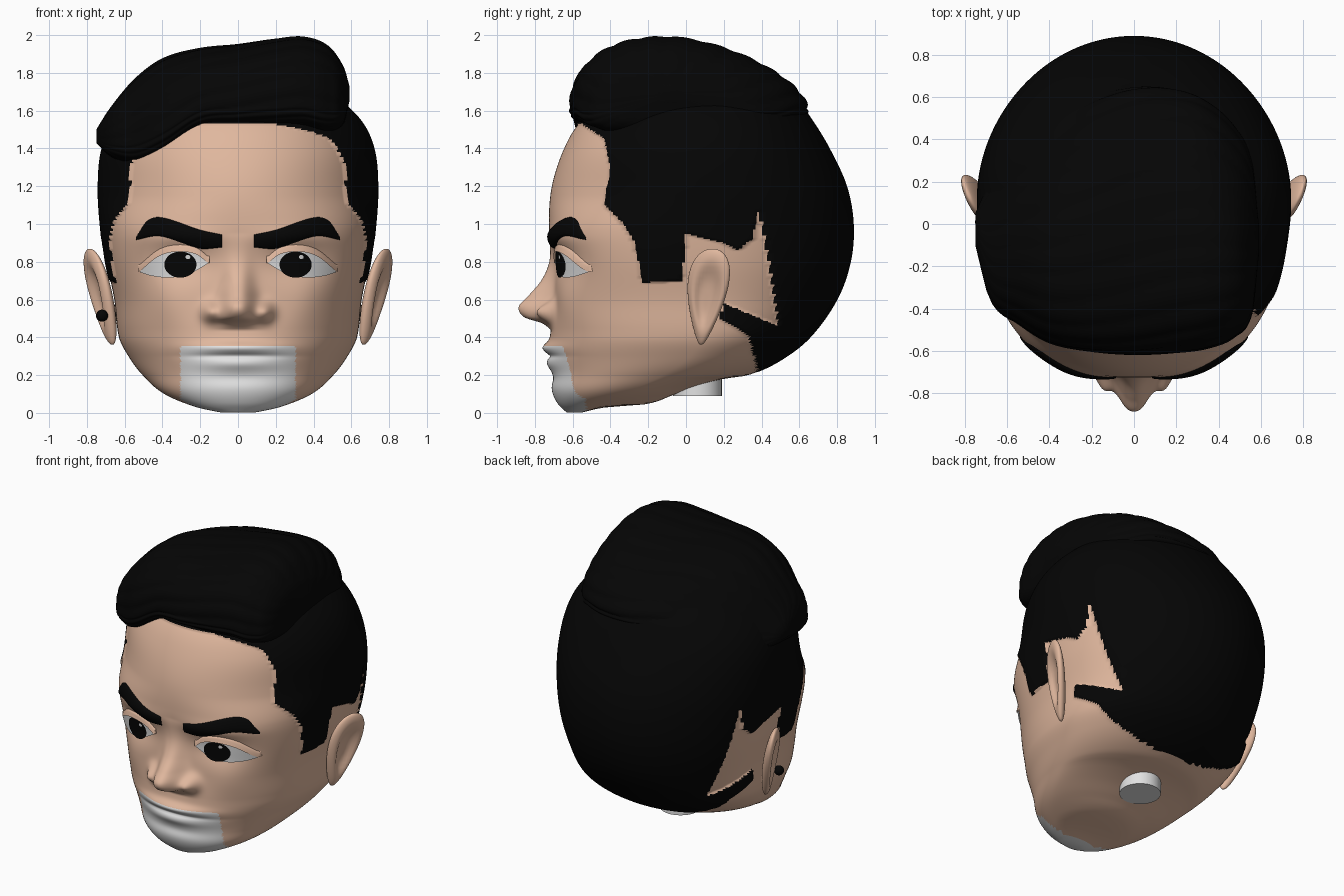
import bpy, bmesh, math
from math import sin, cos, pi, exp

if "Cube" in bpy.data.objects:
    bpy.data.objects.remove(bpy.data.objects["Cube"])


def material(name, rgb):
    m = bpy.data.materials.new(name)
    m.diffuse_color = (*rgb, 1)
    m.use_nodes = True
    m.node_tree.nodes["Principled BSDF"].inputs["Base Color"].default_value = m.diffuse_color
    return m


SKIN = material("skin", (0.745, 0.475, 0.34))
BLACK = material("black_hair", (0.0015, 0.0015, 0.0015))
WHITE = material("pale_grey", (0.76, 0.76, 0.76))


def curve(table, t):
    """Smooth interpolation through (t, value) pairs."""
    n = len(table)
    if t <= table[0][0]:
        return table[0][1]
    if t >= table[-1][0]:
        return table[-1][1]
    i = next(k for k in range(n - 1) if t <= table[k + 1][0])

    def slope(k):
        a, b = table[max(k - 1, 0)], table[min(k + 1, n - 1)]
        return (b[1] - a[1]) / (b[0] - a[0])
    (t0, v0), (t1, v1) = table[i], table[i + 1]
    h = t1 - t0
    s = (t - t0) / h
    return (v0 * (1 + 2 * s) * (1 - s) ** 2 + v1 * s * s * (3 - 2 * s)
            + h * slope(i) * s * (1 - s) ** 2 + h * slope(i + 1) * s * s * (s - 1))


def grid_object(name, rows, mats, closed=False, caps=False, rule=None):
    """Mesh from rows of points, optionally closed around and capped at the ends."""
    bm = bmesh.new()
    vs = [[bm.verts.new(p) for p in r] for r in rows]
    n = len(rows[0])
    for a, b in zip(vs, vs[1:]):
        for j in range(n if closed else n - 1):
            k = (j + 1) % n
            bm.faces.new((a[j], a[k], b[k], b[j]))
    if caps:
        bm.faces.new(vs[0])
        bm.faces.new(vs[-1])
    bmesh.ops.recalc_face_normals(bm, faces=bm.faces)
    if not closed and sum(f.normal.y for f in bm.faces) > 0:
        bmesh.ops.reverse_faces(bm, faces=bm.faces)
    for f in bm.faces:
        f.smooth = True
        if rule:
            f.material_index = rule(f.calc_center_median())
    me = bpy.data.meshes.new(name)
    bm.to_mesh(me)
    bm.free()
    for m in mats:
        me.materials.append(m)
    ob = bpy.data.objects.new(name, me)
    bpy.context.collection.objects.link(ob)
    return ob


# Head measurements by height: half width, front, back, widest depth, front squareness
WIDTH = [(0, .08), (.03, .22), (.1, .39), (.2, .505), (.3, .58), (.4, .63), (.6, .655), (.8, .695),
         (1, .72), (1.2, .73), (1.4, .71), (1.55, .64), (1.68, .5), (1.78, .32), (1.84, .1)]
FRONT = [(0, -.63), (.05, -.68), (.12, -.71), (.22, -.71), (.33, -.725), (.45, -.715), (.6, -.70), (.8, -.70),
         (1, -.725), (1.2, -.71), (1.4, -.645), (1.54, -.56), (1.68, -.4), (1.84, -.1)]
BACK = [(0, -.56), (.03, -.42), (.045, -.22), (.09, -.08), (.14, .05), (.18, .2), (.2, .33), (.28, .5), (.4, .65),
        (.6, .79), (.8, .86), (1, .875), (1.2, .84), (1.4, .75), (1.55, .66), (1.68, .56), (1.78, .4), (1.84, .15)]
MIDDLE = [(0, -.59), (.05, -.46), (.1, -.33), (.2, -.12), (.3, .02), (.45, .1), (1.78, .1)]
SQUARE = [(0, 2.1), (.3, 2.2), (.8, 2.6), (.97, 2.5), (1.15, 2.05), (1.4, 2.05), (1.84, 2)]
NOSE = [(.44, 0), (.475, .05), (.505, .145), (.56, .183), (.62, .135), (.7, .07), (.8, .025), (.95, 0)]
NOSE_W = [(.45, .11), (.56, .095), (.7, .075), (.95, .07)]


def bump(x, z, cx, cz, sx, sz):
    return exp(-((x - cx) / sx) ** 2 - ((z - cz) / sz) ** 2)


def features(x, z):
    x = abs(x)
    d = curve(NOSE, z) * exp(-(x / curve(NOSE_W, z)) ** 2.5)
    d += .075 * bump(x, z, .145, .535, .045, .05)          # nostril wings
    d -= .035 * bump(x, z, .31, .79, .17, .09)             # eye sockets
    d += .015 * bump(x, z, .3, .93, .22, .05)              # brow ridge
    d += .02 * bump(x, z, .38, .58, .13, .12)              # cheeks
    d += .035 * bump(x, z, 0, .345, .22, .03)              # upper lip
    d -= .012 * bump(x, z, 0, .3, .22, .012)               # mouth line
    d += .02 * bump(x, z, 0, .26, .2, .035)                # lower lip
    d -= .008 * bump(x, z, 0, .18, .2, .03)
    return d


def front_y(x, z):
    yc, n = curve(MIDDLE, z), curve(SQUARE, z)
    q = max(0, 1 - (abs(x) / curve(WIDTH, z)) ** n) ** (1 / n)
    return yc - (yc - curve(FRONT, z)) * q - features(x, z)


# Side outline of bare skin (y, z); everything outside it is hair
BARE = [(-1.2, -.1), (-1.2, 1.54), (-.55, 1.53), (-.43, 1.45), (-.4, 1.3), (-.43, 1.1), (-.33, 1), (-.27, .9),
        (-.23, .69), (-.02, .7), (0, .95), (.2, .9), (.27, .86), (.35, .92), (.385, 1.08), (.44, .8),
        (.49, .46), (.2, .58), (.18, .5), (.33, .41), (.37, .27), (.42, -.1)]


def is_hair(y, z):
    inside = False
    for (y0, z0), (y1, z1) in zip(BARE, BARE[1:] + BARE[:1]):
        if (z0 > z) != (z1 > z) and y < y0 + (z - z0) * (y1 - y0) / (z1 - z0):
            inside = not inside
    return not inside


def head_colour(p):
    if is_hair(p.y, p.z):
        return 1
    return 2 if abs(p.x) < .305 and p.z < .355 and p.y < -.53 else 0


# Head with face relief, close-cropped hair and pale mouth area
rows = []
R, S = 220, 290
for i in range(R + 1):
    z = .003 + 1.837 * i / R
    w, yf, yb, yc, n = (curve(t, z) for t in (WIDTH, FRONT, BACK, MIDDLE, SQUARE))
    row = []
    for j in range(S):
        t = 2 * j / S - 1
        a = pi * (.58 * t + .42 * t * abs(t))
        s, c = sin(a), cos(a)
        e, b = (n, yc - yf) if c > 0 else (2, yb - yc)
        r = (abs(s / w) ** e + abs(c / b) ** e) ** (-1 / e)
        x, y = r * s, yc - r * c
        if c > 0:
            y -= features(x, z)
        if is_hair(y, z):
            x, y = x * 1.018, y * 1.015
        row.append((x, y, z))
    rows.append(row)
grid_object("head", rows, [SKIN, BLACK, WHITE], True, True, head_colour)

# Swept top hair: cross-sections along x, rippled into strands
HX = [-.75, -.68, -.55, -.4, -.2, 0, .2, .35, .48, .56, .59]
H = [list(zip(HX, v)) for v in (
    [-.1, -.36, -.47, -.56, -.6, -.615, -.605, -.585, -.53, -.42, -.15],
    [.05, .2, .38, .5, .59, .64, .63, .57, .45, .28, .0],
    [1.43, 1.36, 1.31, 1.36, 1.49, 1.5, 1.5, 1.5, 1.48, 1.53, 1.65],
    [1.5, 1.61, 1.765, 1.875, 1.93, 1.95, 1.98, 1.99, 1.94, 1.83, 1.73])]
rows = []
for i in range(81):
    x = -.75 + 1.34 * sin(pi / 2 * i / 80)
    yf, yb, zb, zt = (curve(t, x) for t in H)
    ym, zm = yf + .42 * (yb - yf), zb + .25 * (zt - zb)
    row = []
    for j in range(160):
        a = 2 * pi * j / 160
        s, c = sin(a), cos(a)
        e = (2.4 if c < 0 else 1.65) if s > 0 else 3
        k = 1 + .02 * abs(sin(11 * a + 2.5 * x + .6 * sin(5 * x))) - .01
        b, h = (yb - ym if c > 0 else ym - yf), (zt - zm if s > 0 else zm - zb)
        r = k * (abs(c) ** e + abs(s) ** e) ** (-1 / e)
        row.append((x, ym + r * b * c, zm + r * h * s))
    rows.append(row)
grid_object("swept_hair", rows, [BLACK], True, True)


def patch(name, side, x0, x1, low, high, lift, mat, nu=32, nv=10):
    """Thin plate following the face between two height curves."""
    rows = []
    for i in range(nu + 1):
        x = x0 + (x1 - x0) * (.5 - .5 * cos(pi * i / nu))
        lo, hi = low(x), high(x)
        row = []
        for j in range(nv + 1):
            z = lo + (hi - lo) * j / nv
            row.append((side * x, front_y(x, z) - lift(x, z, i / nu, j / nv), z))
        rows.append(row)
    return grid_object(name, rows, [mat])


def disc(cx, cz, rx, rz):
    def half(x):
        return rz * max(0, 1 - ((x - cx) / rx) ** 2) ** .5
    return cx - rx, cx + rx, lambda x: cz - half(x), lambda x: cz + half(x)


def eyeball(x, z):
    return .035 * bump(x, z, .33, .79, .15, .085)


EYE_HI = [(.16, .8), (.22, .845), (.32, .86), (.42, .835), (.52, .755)]
EYE_LO = [(.16, .79), (.25, .74), (.35, .717), (.45, .724), (.52, .745)]
BROW_HI = [(.085, .945), (.2, .97), (.4, 1.035), (.48, 1.02), (.54, .93)]
BROW_LO = [(.085, .875), (.2, .868), (.3, .9), (.42, .935), (.54, .915)]

for side, tag in ((-1, "left"), (1, "right")):
    # Eye, iris, glint and upper lid
    patch("eye_white_" + tag, side, .16, .52, lambda x: curve(EYE_LO, x), lambda x: curve(EYE_HI, x),
          lambda x, z, u, v: eyeball(x, z) + .006, WHITE)
    patch("iris_" + tag, side, *disc(.305, .785, .085, .069),
          lambda x, z, u, v: eyeball(x, z) + .012, BLACK)
    patch("glint_" + tag, side, *disc(.3 + side * .035, .825, .013, .011),
          lambda x, z, u, v: eyeball(x, z) + .017, WHITE, 12, 6)
    patch("eyelid_" + tag, side, .15, .53, lambda x: curve(EYE_HI, x) - .006, lambda x: curve(EYE_HI, x) + .03,
          lambda x, z, u, v: (eyeball(x, z) + .02) * (1 - v) ** .5 * sin(pi * u) ** .3, SKIN)
    # Thick eyebrow
    patch("eyebrow_" + tag, side, .085, .54, lambda x: curve(BROW_LO, x), lambda x: curve(BROW_HI, x),
          lambda x, z, u, v: -.002 + .02 * max(0, sin(pi * u) * sin(pi * v)) ** .35, BLACK, 40, 14)
    # Ear: flattened egg with a hollow, wide at the top, narrow at the lobe and leaning out
    rows = []
    for i in range(1, 24):
        p = pi * i / 24
        row = []
        for j in range(40):
            a = 2 * pi * j / 40
            h, d, o = -cos(p), sin(p) * cos(a), sin(p) * sin(a)
            rad = (h * h + d * d) ** .5
            x = .05 * o - (.05 * exp(-(rad / .6) ** 4) if o > 0 else 0)
            y = .122 * d * (.82 + .4 * h)
            row.append((side * (.725 + x + .06 * h + .38 * y), .11 + y + .03 * h, .615 + .255 * h))
        rows.append(row)
    grid_object("ear_" + tag, rows, [SKIN], True, True)

# Ear stud and neck stub
bpy.ops.mesh.primitive_uv_sphere_add(segments=16, ring_count=10, radius=.032, location=(-.72, .01, .515))
stud = bpy.context.object
stud.name = "ear_stud"
stud.data.materials.append(BLACK)
bpy.ops.mesh.primitive_cylinder_add(vertices=32, radius=.13, depth=.2, location=(0, .06, .19))
neck = bpy.context.object
neck.name = "neck_stub"
neck.data.materials.append(WHITE)
bpy.ops.object.shade_smooth_by_angle()
